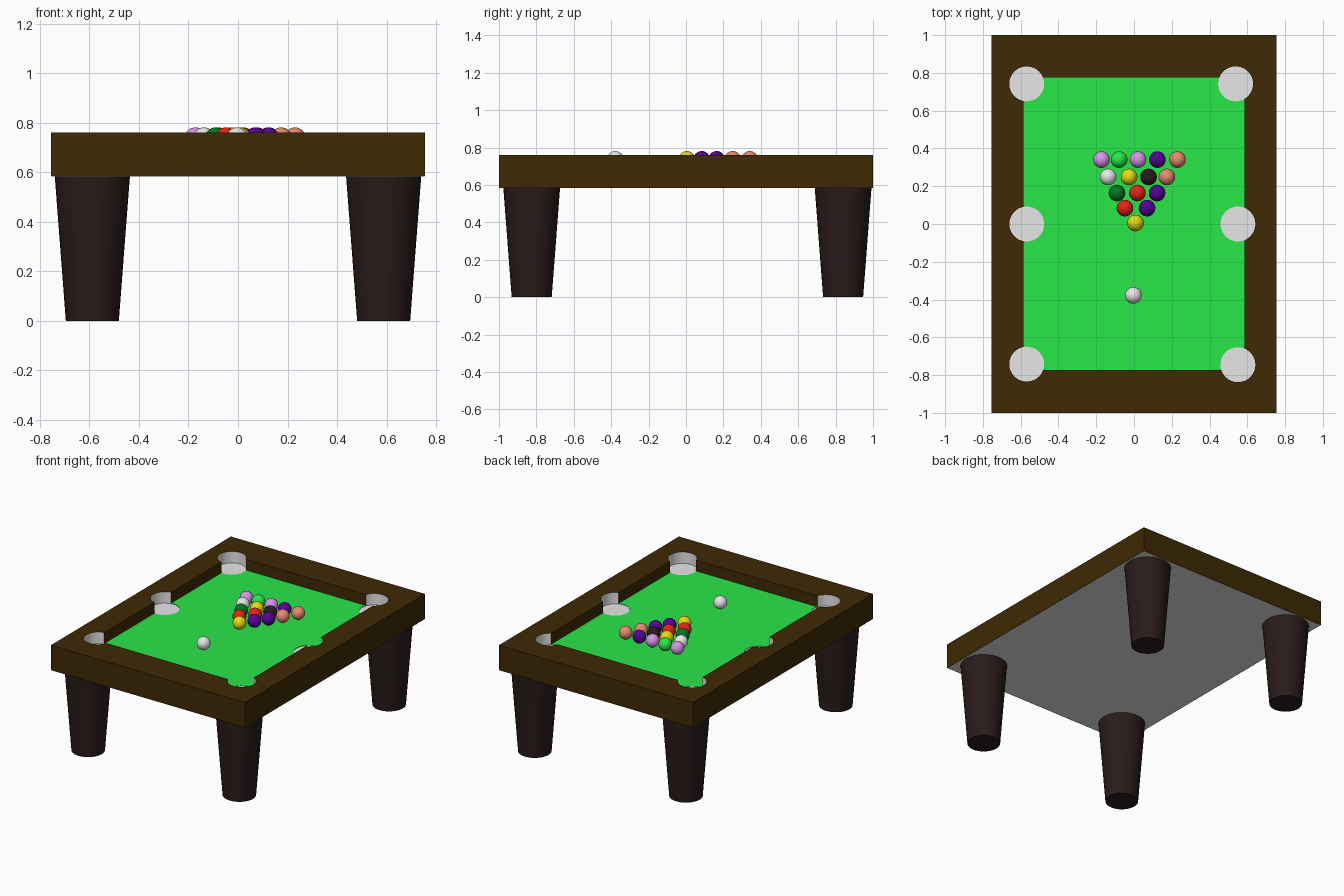
import bpy, math

if "Cube" in bpy.data.objects:
    bpy.data.objects.remove(bpy.data.objects["Cube"])


def srgb(r, g, b):
    f = lambda c: c / 12.92 if c <= 0.04045 else ((c + 0.055) / 1.055) ** 2.4
    return (f(r / 255), f(g / 255), f(b / 255), 1)


def material(name, rgb):
    m = bpy.data.materials.new(name)
    m.diffuse_color = srgb(*rgb)
    m.use_nodes = True
    m.node_tree.nodes["Principled BSDF"].inputs["Base Color"].default_value = m.diffuse_color
    return m


MATS = {n: material(n, c) for n, c in {
    "brown": (62, 41, 4), "green": (42, 231, 73), "grey": (231, 231, 231),
    "dark": (42, 27, 27), "lilac": (224, 156, 240), "dark_green": (2, 120, 36),
    "red": (240, 36, 22), "yellow": (240, 226, 22), "purple": (84, 4, 150),
    "salmon": (240, 144, 114)}.items()}


def finish(name, mat):
    ob = bpy.context.object
    ob.name = name
    ob.data.materials.append(MATS[mat])
    return ob


def box(name, x0, x1, y0, y1, z0, z1, mat):
    bpy.ops.mesh.primitive_cube_add(size=1, location=((x0 + x1) / 2, (y0 + y1) / 2, (z0 + z1) / 2))
    bpy.context.object.scale = (x1 - x0, y1 - y0, z1 - z0)
    bpy.ops.object.transform_apply(location=True, rotation=False, scale=True)
    return finish(name, mat)


def cut(target, cutter):
    bpy.context.view_layer.objects.active = target
    mod = target.modifiers.new("cut", 'BOOLEAN')
    mod.operation, mod.solver, mod.object = 'DIFFERENCE', 'EXACT', cutter
    bpy.ops.object.modifier_apply(modifier=mod.name)


FLOOR, FELT, TOP, BASE = 0.68, 0.683, 0.76, 0.583
BALL_R, BALL_Z = 0.044, 0.737
POCKET_R = 0.0925
POCKETS = [(-0.568, 0.742), (0.538, 0.742), (-0.568, 0), (0.55, 0),
           (-0.568, -0.742), (0.55, -0.745)]

# Rail frame, slab beneath and playing cloth
frame = box("rail_frame", -0.755, 0.755, -1, 1, BASE + 0.001, TOP, "brown")
box("table_slab", -0.752, 0.752, -0.997, 0.997, BASE, FLOOR, "grey")
felt = box("felt", -0.585, 0.585, -0.772, 0.775, FLOOR - 0.004, FELT, "green")
opening = box("opening_cutter", -0.585, 0.585, -0.772, 0.775, 0.5, 0.9, "brown")
cut(frame, opening)
bpy.data.objects.remove(opening)

# Pocket holes
for x, y in POCKETS:
    bpy.ops.mesh.primitive_cylinder_add(vertices=48, radius=POCKET_R, depth=0.5, location=(x, y, 0.7))
    hole = finish("pocket_cutter", "grey")
    cut(frame, hole)
    cut(felt, hole)
    bpy.data.objects.remove(hole)

# Pocket walls are grey: upright faces lying on a pocket circle
frame.data.materials.clear()
frame.data.materials.append(MATS["brown"])
frame.data.materials.append(MATS["grey"])
for p in frame.data.polygons:
    near = any(math.hypot(p.center.x - x, p.center.y - y) < POCKET_R + 0.002 for x, y in POCKETS)
    p.material_index = int(near and abs(p.normal.z) < 0.1)

# Tapered legs
for side, x in (("left", -0.588), ("right", 0.588)):
    for end, y in (("front", -0.825), ("back", 0.84)):
        bpy.ops.mesh.primitive_cone_add(vertices=32, radius1=0.107, radius2=0.152,
                                        depth=BASE + 0.005, location=(x, y, (BASE + 0.005) / 2))
        finish(f"{end}_{side}_leg", "dark")
        bpy.ops.object.shade_smooth_by_angle()

# Balls: cue ball and the racked triangle, row by row
ROWS = [
    (-0.378, [(-0.003, "grey")]),
    (0.005, [(0.008, "yellow")]),
    (0.084, [(-0.048, "red"), (0.069, "purple")]),
    (0.164, [(-0.09, "dark_green"), (0.018, "red"), (0.122, "purple")]),
    (0.249, [(-0.137, "grey"), (-0.026, "yellow"), (0.077, "dark"), (0.174, "salmon")]),
    (0.341, [(-0.172, "lilac"), (-0.079, "green"), (0.021, "lilac"), (0.124, "purple"), (0.23, "salmon")]),
]
for r, (y, balls) in enumerate(ROWS):
    for i, (x, mat) in enumerate(balls):
        bpy.ops.mesh.primitive_uv_sphere_add(segments=32, ring_count=16, radius=BALL_R,
                                             location=(x, y, BALL_Z))
        finish("cue_ball" if r == 0 else f"ball_row{r}_{i + 1}", mat)
        bpy.ops.object.shade_smooth()
